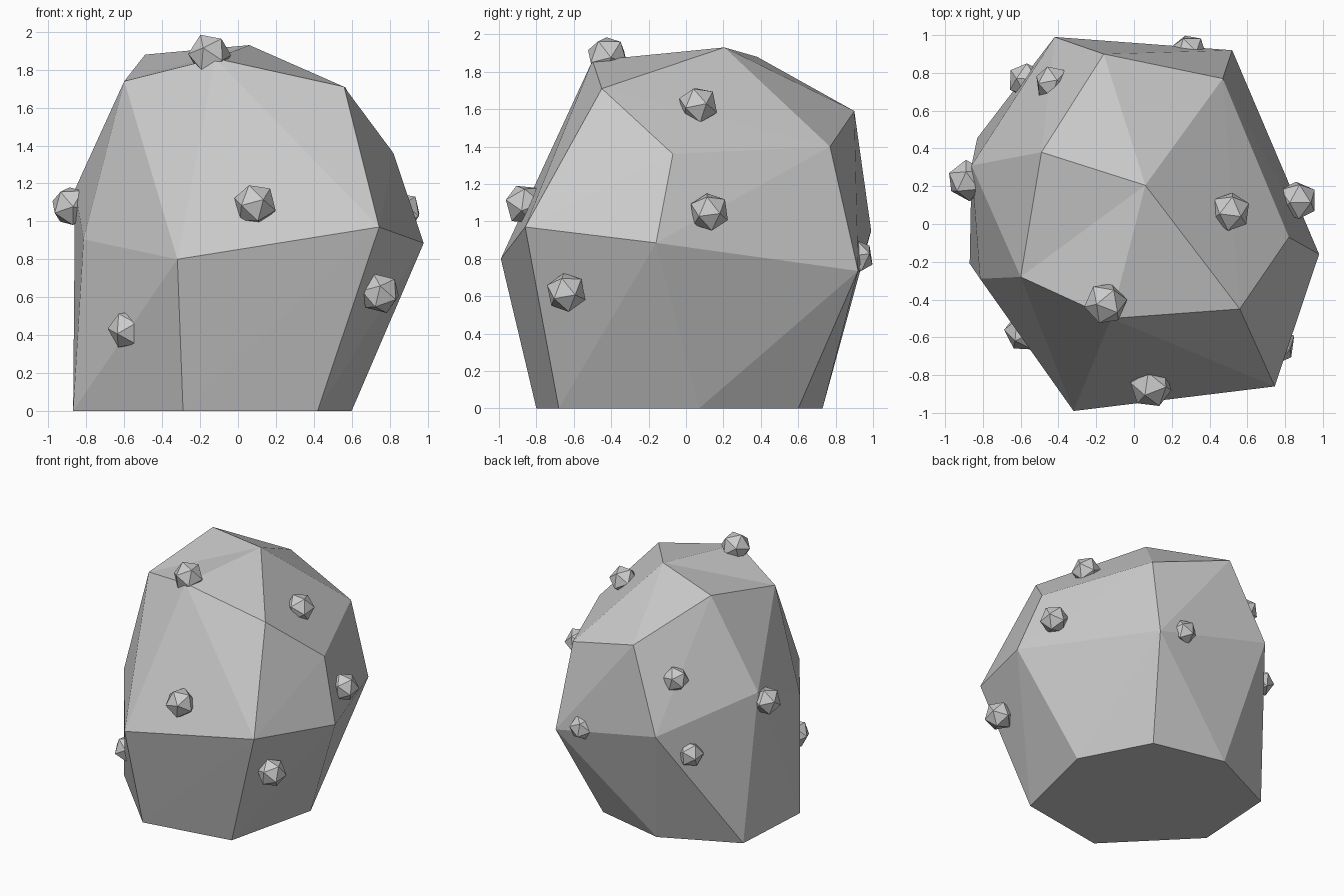
import bpy, bmesh, random
from mathutils import Vector

if "Cube" in bpy.data.objects:
    bpy.data.objects.remove(bpy.data.objects["Cube"])

random.seed(4)

# Seven-sided cross-sections of the boulder, listed in matching order
base_ring = [(.32, .60, 0), (.60, .07, 0), (.42, -.68, 0), (-.29, -.80, 0),
             (-.87, -.21, 0), (-.83, .455, 0), (-.25, .73, 0)]
mid_ring = [(.52, .92, .735), (.98, -.16, .885), (.745, -.86, .97), (-.32, -.99, .80),
            (-.815, -.29, .905), (-.86, .31, 1.17), (-.42, .99, .95)]
top_ring = [(.47, .77, 1.40), (.82, -.07, 1.36), (.56, -.45, 1.71), (-.12, -.50, 1.86),
            (-.60, -.28, 1.74), (-.49, .38, 1.88), (-.16, .90, 1.59)]
peak = (.06, .205, 1.93)


def add_object(name, bm):
    bmesh.ops.recalc_face_normals(bm, faces=bm.faces)
    mesh = bpy.data.meshes.new(name)
    bm.to_mesh(mesh)
    bm.free()
    obj = bpy.data.objects.new(name, mesh)
    bpy.context.collection.objects.link(obj)
    return obj


def convex_quad(bm, a, b, c, d):
    """Split a bent quad along its outward-bulging diagonal."""
    centre = Vector((0, 0, .9))
    normal = (c.co - a.co).cross(d.co - b.co)
    middle = (a.co + b.co + c.co + d.co) / 4
    if normal.dot(middle - centre) < 0:
        normal.negate()
    if normal.dot(a.co + c.co - b.co - d.co) > 0:
        tris = (a, b, c), (a, c, d)
    else:
        tris = (a, b, d), (b, c, d)
    for tri in tris:
        bm.faces.new(tri)


# Faceted boulder body
bm = bmesh.new()
rings = [[bm.verts.new(p) for p in ring] for ring in (base_ring, mid_ring, top_ring)]
tip = bm.verts.new(peak)
bm.faces.new(rings[0])
for i in range(7):
    j = (i + 1) % 7
    for low, high in zip(rings, rings[1:]):
        convex_quad(bm, low[i], low[j], high[j], high[i])

# Cap: fan to the peak, with one broad facet pair over the right shoulder
convex_quad(bm, tip, rings[2][0], rings[2][1], rings[2][2])
for i in range(2, 7):
    bm.faces.new((rings[2][i], rings[2][(i + 1) % 7], tip))
add_object("boulder", bm)

# Small icosahedral nodules half sunk into the surface: x, y, z, radius
nodules = [(.09, -.86, 1.09, .115), (-.58, -.57, .43, .108), (.75, -.64, .62, .11),
           (-.15, -.42, 1.88, .115), (.51, .065, 1.62, .108), (.865, .125, 1.05, .108),
           (.29, .91, .81, .098), (-.43, .745, 1.33, .10), (-.57, .76, .77, .10),
           (-.88, .23, 1.08, .11)]
for n, (x, y, z, r) in enumerate(nodules, 1):
    bm = bmesh.new()
    bmesh.ops.create_icosphere(bm, subdivisions=1, radius=r)
    nodule = add_object(f"nodule_{n}", bm)
    nodule.location = (x, y, z)
    nodule.rotation_euler = [random.uniform(0, 3) for _ in range(3)]
